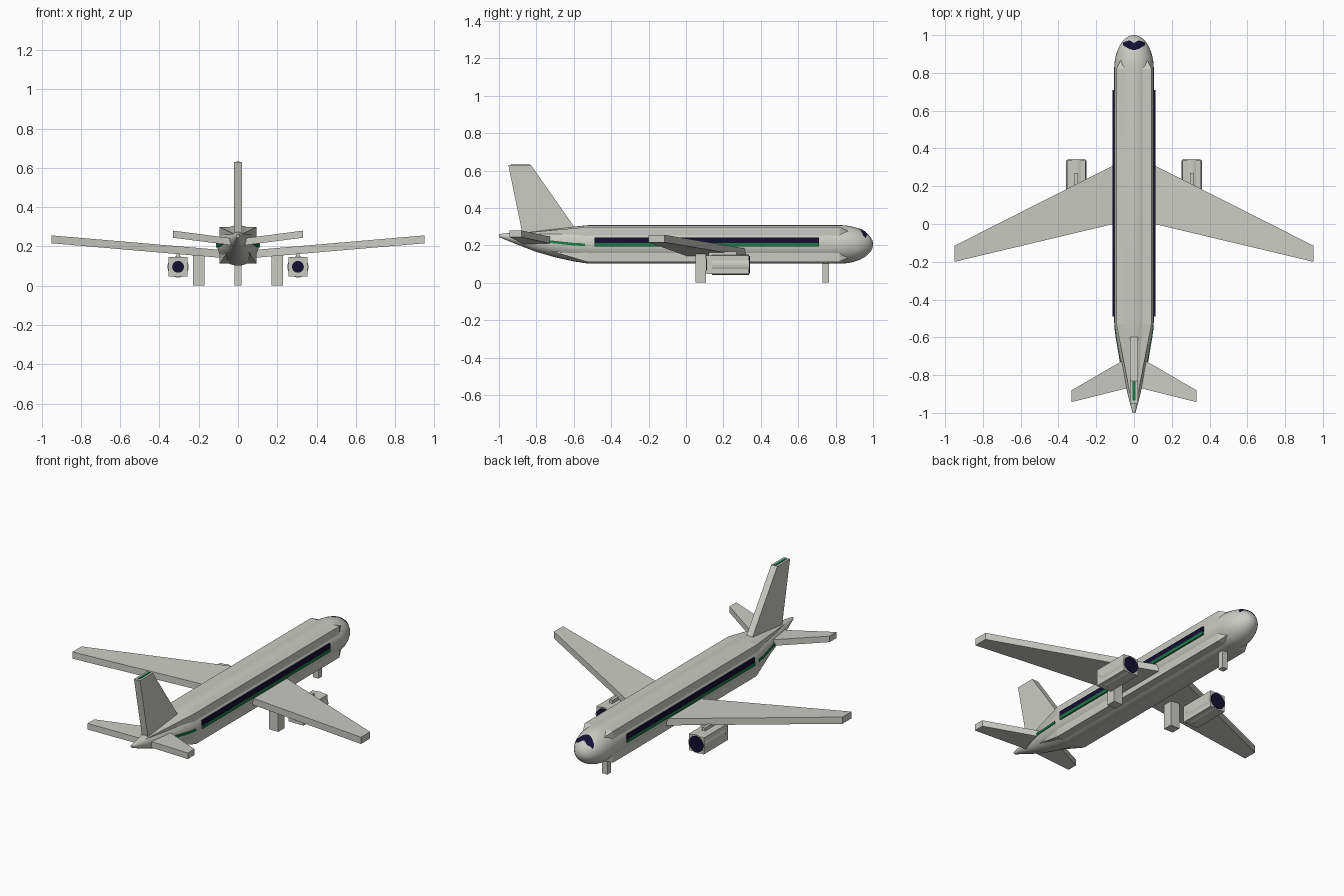
import bpy, bmesh, math
from mathutils import Vector

if "Cube" in bpy.data.objects:
    bpy.data.objects.remove(bpy.data.objects["Cube"])


def material(name, color):
    m = bpy.data.materials.new(name)
    m.use_nodes = True
    m.diffuse_color = (*color, 1)
    m.node_tree.nodes["Principled BSDF"].inputs["Base Color"].default_value = (*color, 1)
    return m


GREY = material("pale_grey", (0.6, 0.6, 0.56))
NAVY = material("dark_navy", (0.006, 0.005, 0.03))
GREEN = material("green", (0.012, 0.19, 0.06))


def finish(name, bm, mat, smooth=False):
    bmesh.ops.recalc_face_normals(bm, faces=bm.faces)
    mesh = bpy.data.meshes.new(name)
    bm.to_mesh(mesh)
    bm.free()
    mesh.materials.append(mat)
    ob = bpy.data.objects.new(name, mesh)
    bpy.context.collection.objects.link(ob)
    if smooth:
        bpy.ops.object.select_all(action='DESELECT')
        ob.select_set(True)
        bpy.context.view_layer.objects.active = ob
        bpy.ops.object.shade_smooth_by_angle(angle=math.radians(35))
    return ob


def loft(name, rings, mat, smooth=False):
    """Skin a list of equal-length point rings and cap both ends."""
    bm = bmesh.new()
    loops = [[bm.verts.new(p) for p in ring] for ring in rings]
    n = len(loops[0])
    for a, b in zip(loops, loops[1:]):
        for i in range(n):
            j = (i + 1) % n
            bm.faces.new((a[i], a[j], b[j], b[i]))
    bm.faces.new(loops[0])
    bm.faces.new(loops[-1])
    return finish(name, bm, mat, smooth)


def box(name, x, y, z, mat):
    rings = [[(a, y[0], z[0]), (a, y[1], z[0]), (a, y[1], z[1]), (a, y[0], z[1])] for a in x]
    return loft(name, rings, mat)


def circle(x, y, z, rx, rz, n=32):
    return [(x + rx * math.cos(2 * math.pi * i / n), y,
             z + rz * math.sin(2 * math.pi * i / n)) for i in range(n)]


def square(x, y, z, h):
    return [(x + a * h, y, z + b * h) for a, b in ((-1, -1), (1, -1), (1, 1), (-1, 1))]


def both_sides(values, side):
    return [side * v for v in values]


# Fuselage: round tube with rounded nose and upswept tail (y, z, rx, rz)
MID = 0.205
stations = [(-1, 0.252, 0.008, 0.008), (-0.9, 0.237, 0.034, 0.034), (-0.8, 0.222, 0.056, 0.057),
            (-0.7, 0.213, 0.077, 0.077), (-0.6, 0.207, 0.094, 0.093), (-0.52, MID, 0.105, 0.103)]
for i in range(12):
    a = math.pi / 2 * i / 11.6
    stations.append((0.82 + 0.18 * math.sin(a), MID, 0.105 * math.cos(a), 0.103 * math.cos(a)))
loft("fuselage", [circle(0, y, z, rx, rz) for y, z, rx, rz in stations], GREY, True)

# Square shell whose corners stand out of the tube
loft("fuselage_corner_shell", [square(0, y, z, h) for y, z, h in
     ((-0.98, 0.25, 0.006), (-0.53, MID, 0.093), (0.82, MID, 0.093), (0.87, MID, 0.07))], GREY)

# Cockpit window: patch laid on the curved nose
bm = bmesh.new()
rows = []
for i in range(17):
    t = i / 8 - 1
    x = 0.058 * t
    low = 0.918 + 0.027 * abs(t) ** 1.5
    high = 0.968 - 0.012 * max(0, 1 - abs(t) / 0.4) - 0.02 * max(0, abs(t) - 0.5)
    row = []
    for k in range(5):
        y = low + (high - low) * k / 4
        s = max(0, 1 - (x / 0.105) ** 2 - ((y - 0.82) / 0.18) ** 2)
        p = Vector((x, y - 0.82, 0.103 * math.sqrt(s))) * 1.02
        row.append(bm.verts.new(p + Vector((0, 0.82, MID))))
    rows.append(row)
for a, b in zip(rows, rows[1:]):
    for k in range(4):
        bm.faces.new((a[k], b[k], b[k + 1], a[k + 1]))
finish("cockpit_window", bm, NAVY)

# Tail fin with green cap stripe
fin = [(-0.95, 0.63), (-0.83, 0.63), (-0.595, 0.295), (-0.6, 0.25), (-0.87, 0.24)]
loft("tail_fin", [[(x, y, z) for y, z in fin] for x in (-0.02, 0.02)], GREY)
box("fin_cap_stripe", (-0.007, 0.007), (-0.935, -0.835), (0.628, 0.633), GREEN)


def wing(name, side, root, tip, thick):
    """Tapered slab; root and tip are (x, rear y, front y, centre z)."""
    rings = []
    for x, rear, front, z in (root, tip):
        rings.append([(side * x, rear, z - thick / 2), (side * x, front, z - thick / 2),
                      (side * x, front, z + thick / 2), (side * x, rear, z + thick / 2)])
    loft(name, rings, GREY)


for side, label in ((1, "left"), (-1, "right")):
    wing(label + "_wing", side, (0.05, 0.014, 0.34, 0.159), (0.95, -0.2, -0.115, 0.236), 0.04)
    wing(label + "_stabilizer", side, (0.02, -0.865, -0.7, 0.222), (0.33, -0.943, -0.88, 0.262), 0.036)

    # Window band and stripe along the body
    box(label + "_window_band", both_sides((0.104, 0.1125), side), (-0.49, 0.71), (0.213, 0.243), NAVY)
    box(label + "_body_stripe", both_sides((0.104, 0.113), side), (-0.49, 0.71), (0.194, 0.213), GREEN)

    # Stripe continuing along the tapered tail
    loft(label + "_tail_stripe",
         [[(side * (x + d), y, z + h) for d, h in ((-0.005, -0.007), (0.003, -0.007), (0.003, 0.007), (-0.005, 0.007))]
          for x, y, z in ((0.072, -0.73, 0.22), (0.094, -0.6, 0.206), (0.102, -0.54, 0.203))], GREEN)

    # Engine: tube inside a square casing, with dark intake and exhaust discs
    ex, ez = side * 0.305, 0.096
    loft(label + "_engine_casing", [square(ex, y, ez, 0.049) for y in (0.11, 0.338)], GREY)
    loft(label + "_engine_tube", [circle(ex, y, ez, 0.054, 0.054) for y in (0.14, 0.337)], GREY, True)
    loft(label + "_engine_intake", [circle(ex, y, ez, 0.047, 0.047) for y in (0.336, 0.341)], NAVY)
    loft(label + "_engine_exhaust", [circle(ex, y, ez, 0.03, 0.03) for y in (0.107, 0.112)], NAVY)
    box(label + "_engine_pylon", (ex - 0.009, ex + 0.009), (0.12, 0.27), (0.13, 0.168), GREY)

    # Main landing leg
    box(label + "_main_leg", both_sides((0.17, 0.23), side), (0.05, 0.107), (0, 0.155), GREY)

box("nose_leg", (-0.018, 0.018), (0.73, 0.765), (0, 0.12), GREY)
